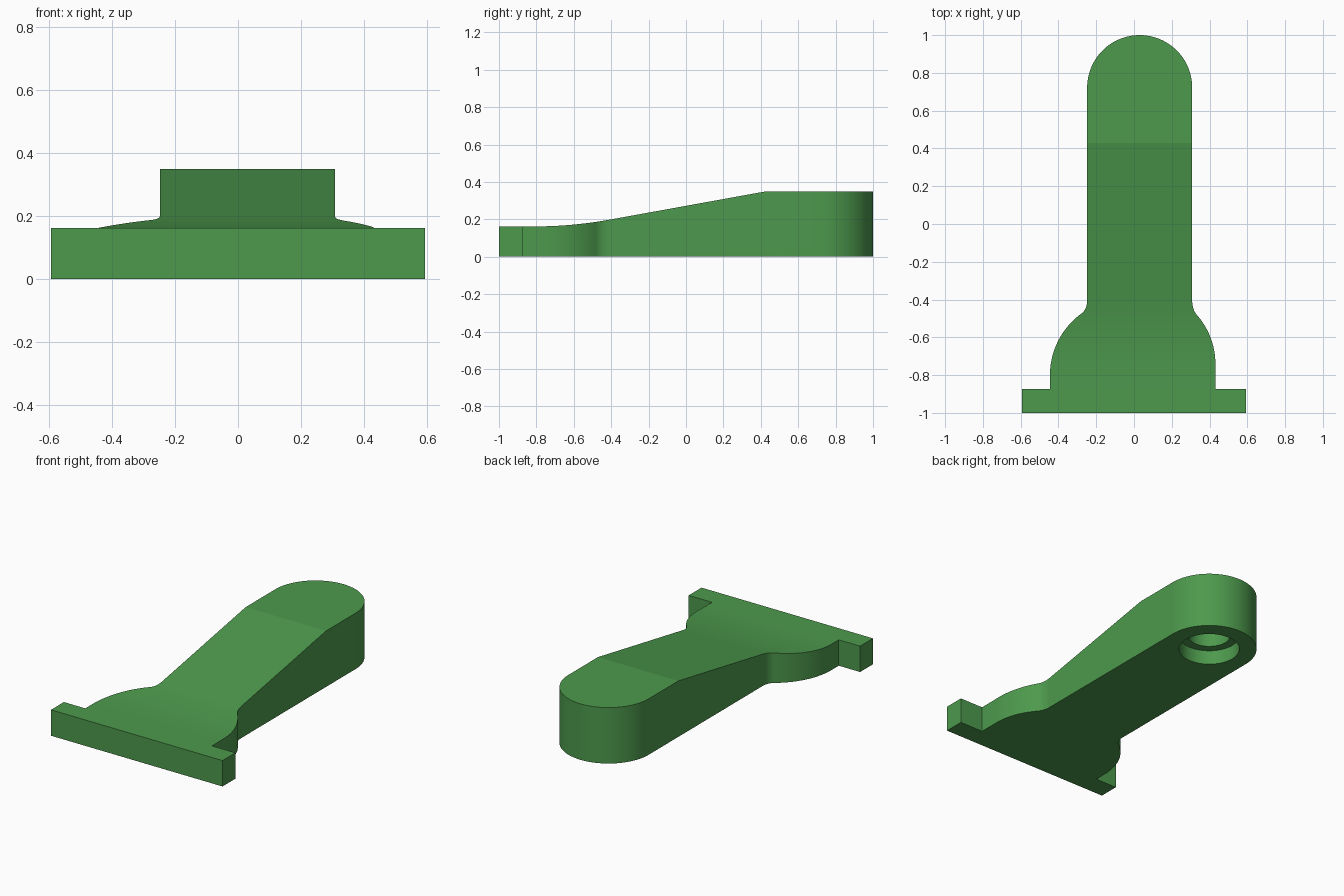
import bpy, bmesh, math

if "Cube" in bpy.data.objects:
    bpy.data.objects.remove(bpy.data.objects["Cube"])

green = bpy.data.materials.new("green")
green.diffuse_color = (0.074, 0.319, 0.074, 1)
green.use_nodes = True
green.node_tree.nodes["Principled BSDF"].inputs["Base Color"].default_value = green.diffuse_color


def prism(name, points, to_3d, depth):
    """Extrude a closed 2D outline along a vector."""
    bm = bmesh.new()
    face = bm.faces.new([bm.verts.new(to_3d(a, b)) for a, b in points])
    new = bmesh.ops.extrude_face_region(bm, geom=[face])["geom"]
    bmesh.ops.translate(bm, vec=depth, verts=[v for v in new if isinstance(v, bmesh.types.BMVert)])
    bmesh.ops.recalc_face_normals(bm, faces=bm.faces)
    mesh = bpy.data.meshes.new(name)
    bm.to_mesh(mesh)
    bm.free()
    mesh.materials.append(green)
    ob = bpy.data.objects.new(name, mesh)
    bpy.context.collection.objects.link(ob)
    return ob


def arc(cx, cy, r, start, end, n):
    angles = [math.radians(start + (end - start) * i / n) for i in range(n + 1)]
    return [(cx + r * math.cos(a), cy + r * math.sin(a)) for a in angles]


def bezier(p, c, q, n):
    return [tuple((1 - t) ** 2 * p[k] + 2 * t * (1 - t) * c[k] + t * t * q[k] for k in (0, 1))
            for t in [i / n for i in range(n + 1)]]


def circle(r):
    return arc(0.03, 0.722, r, 0, 360, 72)[:-1]


def boolean(target, cutter, operation):
    mod = target.modifiers.new(operation, 'BOOLEAN')
    mod.operation, mod.object, mod.solver = operation, cutter, 'EXACT'
    bpy.context.view_layer.objects.active = target
    bpy.ops.object.modifier_apply(modifier=mod.name)
    bpy.data.objects.remove(cutter)


# Plan outline: flange, rounded shoulders, fillets, straight arm, round end
right_shoulder = arc(0.041, -0.74, 0.39, 0, 40.8, 12)
left_shoulder = arc(-0.043, -0.80, 0.402, 126.1, 180, 14)
outline = [(-0.593, -1), (0.593, -1), (0.593, -0.873), (0.431, -0.873)]
outline += right_shoulder
outline += bezier(right_shoulder[-1], (0.308, -0.455), (0.308, -0.405), 10)[1:]
outline += arc(0.03, 0.722, 0.278, 0, 180, 48)
outline += bezier((-0.248, -0.40), (-0.248, -0.453), left_shoulder[0], 10)[:-1]
outline += left_shoulder
outline += [(-0.445, -0.873), (-0.593, -0.873)]
arm = prism("lever_arm", outline, lambda x, y: (x, y, 0), (0, 0, 0.6))

# Side profile: flat flange, curved start, sloped arm, flat boss
profile = [(-1.1, -0.1), (1.1, -0.1), (1.1, 0.35), (0.43, 0.35)]
profile += bezier((-0.41, 0.198), (-0.61, 0.162), (-0.81, 0.162), 16)
profile += [(-1.1, 0.162)]
side = prism("side_cutter", profile, lambda y, z: (-1, y, z), (2, 0, 0))
side.hide_render = True
boolean(arm, side, 'INTERSECT')

# Stepped blind hole in the underside
for radius, top in ((0.124, 0.27), (0.177, 0.09)):
    hole = prism("hole_cutter", circle(radius), lambda x, y: (x, y, -0.1), (0, 0, top + 0.1))
    hole.hide_render = True
    boolean(arm, hole, 'DIFFERENCE')

# Smooth rounded walls, crisp edges
bpy.ops.object.select_all(action='DESELECT')
arm.select_set(True)
bpy.context.view_layer.objects.active = arm
bpy.ops.object.shade_smooth_by_angle(angle=math.radians(8))
